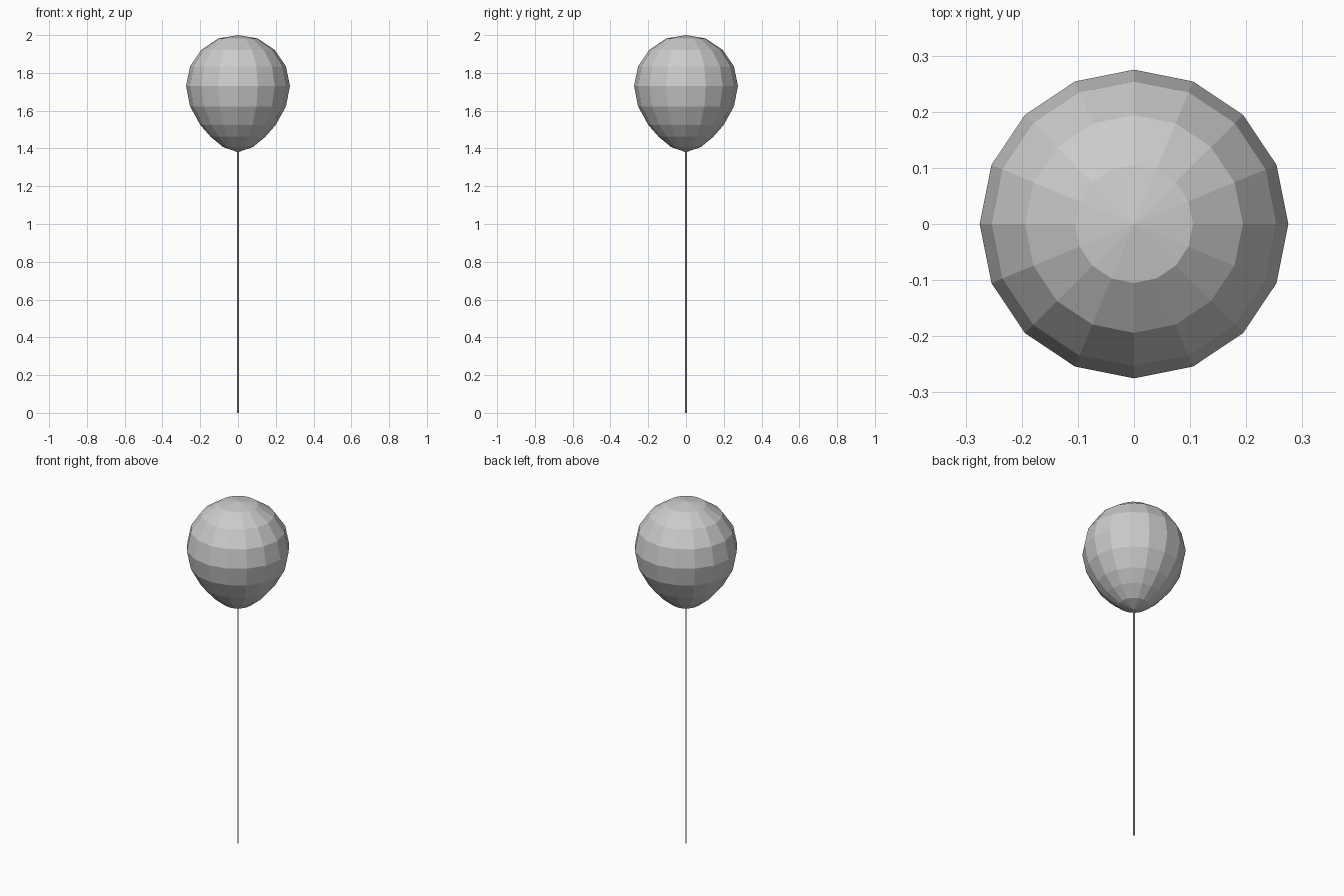
import bpy, bmesh
from math import cos, sin, pi

if "Cube" in bpy.data.objects:
    bpy.data.objects.remove(bpy.data.objects["Cube"])

SIDES = 16

def lathe(name, profile, top, bottom, sides):
    """Flat-shaded revolved profile (radius, z) closed by a pole at each end."""
    bm = bmesh.new()
    rings = [[bm.verts.new((r * cos(2 * pi * i / sides), r * sin(2 * pi * i / sides), z))
              for i in range(sides)] for r, z in profile]
    pole_top = bm.verts.new((0, 0, top))
    pole_bottom = bm.verts.new((0, 0, bottom))
    for i in range(sides):
        j = (i + 1) % sides
        bm.faces.new((pole_top, rings[0][i], rings[0][j]))
        bm.faces.new((pole_bottom, rings[-1][j], rings[-1][i]))
        for a, b in zip(rings, rings[1:]):
            bm.faces.new((a[i], b[i], b[j], a[j]))
    bmesh.ops.recalc_face_normals(bm, faces=bm.faces)
    mesh = bpy.data.meshes.new(name)
    bm.to_mesh(mesh)
    bm.free()
    obj = bpy.data.objects.new(name, mesh)
    bpy.context.collection.objects.link(obj)
    return obj

# Balloon: round crown tapering to a blunt lower tip
lathe("balloon", [(0.105, 1.982), (0.194, 1.922), (0.254, 1.834), (0.275, 1.73),
                  (0.254, 1.623), (0.2, 1.525), (0.145, 1.462), (0.08, 1.408)],
      2.0, 1.38, SIDES)

# String: thin rod from the tip down to the ground
bpy.ops.mesh.primitive_cylinder_add(vertices=8, radius=0.004, depth=1.39,
                                    location=(0, 0, 0.695))
bpy.context.object.name = "string"
